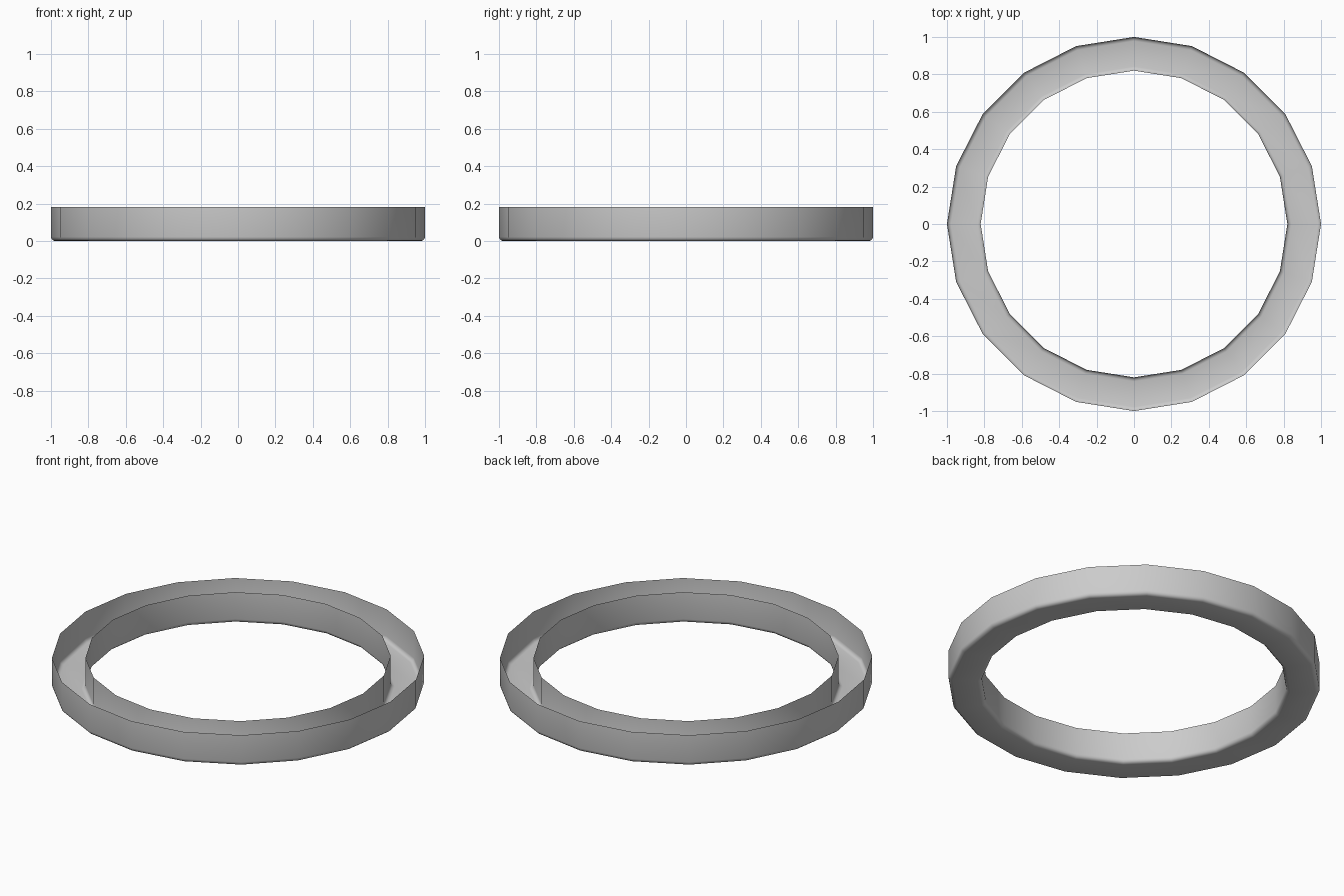
import bpy, bmesh
from math import sin, cos, pi, radians

if "Cube" in bpy.data.objects:
    bpy.data.objects.remove(bpy.data.objects["Cube"])

SIDES, R_OUT, R_IN, H, B = 20, 1.0, 0.82, 0.182, 0.022


def corner(r, direction, start, end, steps=3):
    """Rounded bottom corner of the channel profile, as (radius, z) points."""
    centre = r - direction * B
    return [(centre + B * cos(a), B + B * sin(a))
            for a in (start + (end - start) * i / steps for i in range(steps + 1))]


# Open U-shaped profile: outer wall, rounded floor, inner wall
profile = [(R_OUT, H)]
profile += corner(R_OUT, 1, 0, -pi / 2)
profile += corner(R_IN, -1, -pi / 2, -pi)
profile += [(R_IN, H)]

# Sweep the thin-walled profile around the ring
bm = bmesh.new()
rings = [[bm.verts.new((r * cos(2 * pi * k / SIDES), r * sin(2 * pi * k / SIDES), z))
          for k in range(SIDES)] for r, z in profile]
for upper, lower in zip(rings, rings[1:]):
    for k in range(SIDES):
        n = (k + 1) % SIDES
        bm.faces.new((upper[k], lower[k], lower[n], upper[n]))

mesh = bpy.data.meshes.new("ring_channel")
bm.to_mesh(mesh)
bm.free()
ring = bpy.data.objects.new("ring_channel", mesh)
bpy.context.collection.objects.link(ring)

# Smooth shading all round
bpy.context.view_layer.objects.active = ring
ring.select_set(True)
bpy.ops.object.shade_smooth_by_angle(angle=radians(35))
